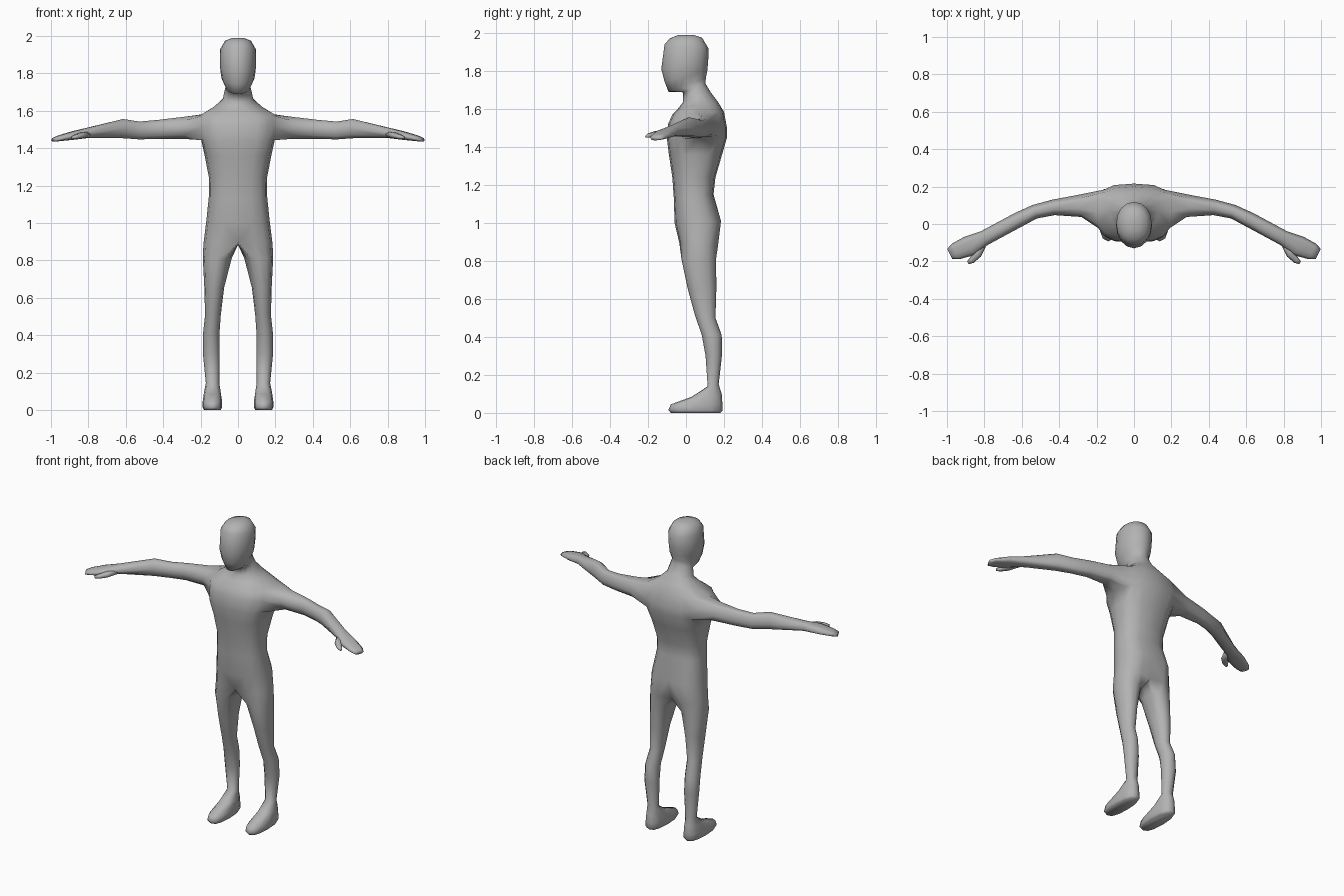
import bpy, bmesh, math
from mathutils import Matrix, Vector

if "Cube" in bpy.data.objects:
    bpy.data.objects.remove(bpy.data.objects["Cube"])

grey = bpy.data.materials.new("body_grey")
grey.diffuse_color = (0.45, 0.45, 0.45, 1)
grey.use_nodes = True
grey.node_tree.nodes["Principled BSDF"].inputs["Base Color"].default_value = grey.diffuse_color

COLS = 9  # points in a half ring, front centre to back centre


def spow(v, p):
    return math.copysign(abs(v) ** p, v)


def oval(bm, angles, cx, w, yf, zf, yb, zb, n=2.0):
    """Ring of points round z; angle 0 faces front, height blends front to back."""
    out = []
    for a in angles:
        s, c = spow(math.sin(a), 2 / n), spow(math.cos(a), 2 / n)
        t = (1 - c) / 2
        out.append(bm.verts.new((cx + w * s, yf + (yb - yf) * t, zf + (zb - zf) * t)))
    return out


def bridge(bm, a, b, closed=True, skip=()):
    for i in range(len(a) if closed else len(a) - 1):
        j = (i + 1) % len(a)
        if i not in skip:
            bm.faces.new((a[i], a[j], b[j], b[i]))


def limb_ring(bm, angles, x, y, z, ry, rz, yaw):
    """Upright ring across a sideways limb, turned by yaw."""
    d = Vector((math.sin(yaw), math.cos(yaw), 0))
    return [bm.verts.new(Vector((x, y, z)) + d * ry * math.cos(a) + Vector((0, 0, rz * math.sin(a))))
            for a in angles]


def finish(bm, name):
    """Mirror the half, weld the centre line and smooth."""
    bmesh.ops.mirror(bm, geom=bm.verts[:] + bm.edges[:] + bm.faces[:],
                     matrix=Matrix.Identity(4), merge_dist=0.0005, axis='X')
    bmesh.ops.remove_doubles(bm, verts=bm.verts[:], dist=0.0005)
    bmesh.ops.recalc_face_normals(bm, faces=bm.faces[:])
    for f in bm.faces:
        f.smooth = True
    me = bpy.data.meshes.new(name)
    bm.to_mesh(me)
    bm.free()
    me.materials.append(grey)
    ob = bpy.data.objects.new(name, me)
    bpy.context.collection.objects.link(ob)
    return ob


bm = bmesh.new()

# torso, neck and head: half width, front y, front z, back y, back z, squareness
trunk = [
    (.185, -.035, .895, .175, .88, 2.5),
    (.170, -.060, 1.00, .192, 1.01, 2.5),
    (.156, -.064, 1.13, .145, 1.15, 2.5),
    (.155, -.072, 1.24, .155, 1.24, 2.5),
    (.178, -.090, 1.36, .190, 1.36, 2.6),
    (.197, -.100, 1.44, .216, 1.45, 3.0),
    (.202, -.095, 1.52, .216, 1.50, 3.0),
    (.200, -.072, 1.57, .200, 1.585, 2.8),
    (.130, -.040, 1.605, .170, 1.635, 2.2),
    (.082, -.016, 1.635, .132, 1.685, 2.0),
    (.071, -.016, 1.688, .102, 1.735, 2.0),
    (.066, -.092, 1.690, .105, 1.765, 2.0),
    (.088, -.113, 1.745, .112, 1.80, 2.0),
    (.096, -.130, 1.81, .117, 1.85, 2.0),
    (.095, -.113, 1.94, .118, 1.92, 2.1),
    (.070, -.085, 1.972, .085, 1.975, 2.2),
    (.030, -.040, 1.99, .040, 1.99, 2.0),
]
half = [math.pi * i / (COLS - 1) for i in range(COLS)]
rows = [oval(bm, half, 0, *r) for r in trunk]
for r in rows:
    r[0].co.x = r[-1].co.x = 0
rows[0][-1].co.y -= .025
rows[1][-1].co.y -= .012
LOW, TOP, C0, C1 = 5, 7, 3, 6  # armhole limits in rows and columns
for k in range(len(rows) - 1):
    hole = range(C0, C1) if LOW <= k < TOP else ()
    bridge(bm, rows[k], rows[k + 1], False, hole)
bm.faces.new(rows[-1])

# legs and feet: centre x, half width, front y, front z, back y, back z, squareness
leg = [
    (.111, .077, -.024, .81, .158, .81, 2.2),
    (.127, .053, .010, .65, .160, .66, 2.1),
    (.134, .042, .047, .515, .155, .50, 2.0),
    (.143, .044, .083, .41, .188, .41, 2.0),
    (.143, .045, .103, .30, .190, .31, 2.0),
    (.136, .036, .114, .14, .172, .15, 2.0),
    (.137, .045, .030, .085, .188, .10, 2.2),
    (.137, .052, -.080, .045, .192, .045, 2.5),
    (.137, .052, -.093, .015, .192, .012, 2.5),
    (.137, .045, -.080, 0, .182, 0, 2.5),
]
front, back = rows[0][0].co, rows[0][-1].co
crotch = [bm.verts.new((0, back.y + (front.y - back.y) * t, .885)) for t in (.25, .5, .75)]
prev = rows[0] + crotch
angles = [math.radians(30 * j - 30) for j in range(12)]
for st in leg:
    ring = oval(bm, angles, *st)
    bridge(bm, prev, ring)
    prev = ring
bm.faces.new(prev)

# arms and hands: x, y, z, half depth, half height, yaw in degrees
arm = [
    (.29, .097, 1.508, .060, .062, 8),
    (.43, .089, 1.500, .042, .053, 8),
    (.53, .066, 1.494, .038, .050, 18),
    (.62, .022, 1.504, .041, .054, 26),
    (.80, -.075, 1.483, .041, .029, 27),
    (.88, -.117, 1.468, .056, .024, 26),
    (.955, -.147, 1.453, .046, .016, 26),
    (.985, -.160, 1.445, .030, .011, 26),
]
prev = ([rows[LOW][c] for c in range(C0, C1 + 1)]
        + [rows[k][C1] for k in range(LOW + 1, TOP)]
        + [rows[TOP][c] for c in range(C1, C0 - 1, -1)]
        + [rows[k][C0] for k in range(TOP - 1, LOW, -1)])
mid = sum((v.co for v in prev), Vector()) / len(prev)
angles = [math.atan2((v.co.z - mid.z) * 1.3, v.co.y - mid.y) for v in prev]
for x, y, z, ry, rz, yaw in arm:
    ring = limb_ring(bm, angles, x, y, z, ry, rz, math.radians(yaw))
    bridge(bm, prev, ring)
    prev = ring
bm.faces.new(prev)
finish(bm, "body")

# thumbs
bm = bmesh.new()
angles = [math.tau * i / 6 for i in range(6)]
prev = None
for x, y, z, ry, rz, yaw in [(.80, -.095, 1.475, .020, .016, 40),
                             (.835, -.160, 1.468, .022, .017, 50),
                             (.868, -.195, 1.460, .017, .013, 45),
                             (.888, -.208, 1.456, .008, .007, 30)]:
    ring = limb_ring(bm, angles, x, y, z, ry, rz, math.radians(yaw))
    if prev:
        bridge(bm, prev, ring)
    else:
        bm.faces.new(ring)
    prev = ring
bm.faces.new(prev)
finish(bm, "thumbs")
